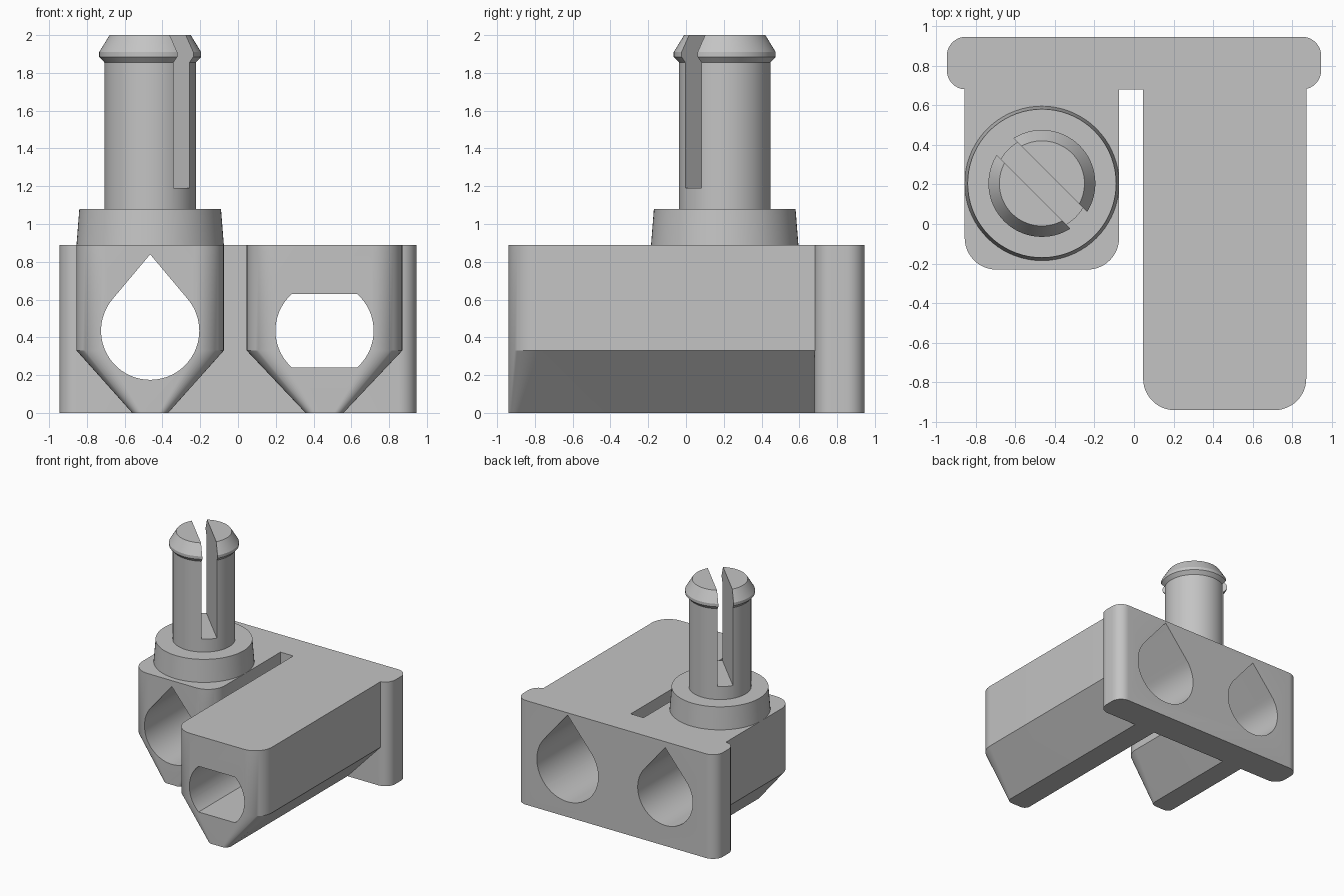
import bpy, bmesh, math
from mathutils import Matrix

if "Cube" in bpy.data.objects:
    bpy.data.objects.remove(bpy.data.objects["Cube"], do_unlink=True)

grey = bpy.data.materials.new("plain_grey")
grey.use_nodes = True
COLOUR = (0.55, 0.55, 0.55, 1)
grey.diffuse_color = COLOUR
grey.node_tree.nodes["Principled BSDF"].inputs["Base Color"].default_value = COLOUR


def loft(name, rings):
    """Skin a stack of equal-length closed rings and cap both ends."""
    bm = bmesh.new()
    rows = [[bm.verts.new(p) for p in ring] for ring in rings]
    count = len(rows[0])
    for low, high in zip(rows, rows[1:]):
        for i in range(count):
            j = (i + 1) % count
            bm.faces.new((low[i], low[j], high[j], high[i]))
    bm.faces.new(rows[0][::-1])
    bm.faces.new(rows[-1])
    bmesh.ops.recalc_face_normals(bm, faces=bm.faces)
    mesh = bpy.data.meshes.new(name)
    bm.to_mesh(mesh)
    bm.free()
    mesh.materials.append(grey)
    obj = bpy.data.objects.new(name, mesh)
    bpy.context.scene.collection.objects.link(obj)
    return obj


def arc(cx, cy, r, start, end, steps):
    angles = [math.radians(start + (end - start) * i / steps) for i in range(steps + 1)]
    return [(cx + r * math.cos(a), cy + r * math.sin(a)) for a in angles]


def boolean(target, tool, operation):
    """Apply a boolean and remove the tool object."""
    tool.hide_render = True
    mod = target.modifiers.new(operation, "BOOLEAN")
    mod.operation, mod.solver, mod.object = operation, "EXACT", tool
    bpy.context.view_layer.update()
    graph = bpy.context.evaluated_depsgraph_get()
    mesh = bpy.data.meshes.new_from_object(target.evaluated_get(graph))
    target.modifiers.clear()
    target.data = mesh
    bpy.data.objects.remove(tool, do_unlink=True)


def smooth(obj):
    bpy.ops.object.select_all(action="DESELECT")
    obj.select_set(True)
    bpy.context.view_layer.objects.active = obj
    bpy.ops.object.shade_smooth_by_angle(angle=math.radians(25))


HEIGHT = 0.89
KEEL = 0.33
BACK = 0.945


def arm(name, cx, half, foot, front):
    """Block with rounded front corners tapering down to a narrow keel."""
    def ring(z, w, r):
        plan = arc(cx - w + r, front + r, r, 180, 270, 12)
        plan += arc(cx + w - r, front + r, r, 270, 360, 12)
        plan += [(cx + w, 0.8), (cx - w, 0.8)]
        return [(x, y, z) for x, y in plan]
    return loft(name, [ring(0, foot, 0.05), ring(KEEL, half, 0.16), ring(HEIGHT, half, 0.16)])


def bore(name, outline, y0, y1):
    return loft(name, [[(x, y, z) for x, z in outline] for y in (y0, y1)])


def teardrop(cx, cz, r):
    return arc(cx, cz, r, 140, 400, 52) + [(cx, cz + r / math.cos(math.radians(50)))]


# Back plate with rounded ends
r = 0.095
plan = []
for cx, cy, a in ((BACK - r, BACK - r, 0), (r - BACK, BACK - r, 90),
                  (r - BACK, 0.68 + r, 180), (BACK - r, 0.68 + r, 270)):
    plan += arc(cx, cy, r, a, a + 90, 10)
body = loft("body", [[(x, y, z) for x, y in plan] for z in (0, HEIGHT)])

# Short and long arms
PEG_X, PEG_Y, LONG_X = -0.465, 0.205, 0.458
boolean(body, arm("short_arm", PEG_X, 0.39, 0.095, -0.23), "UNION")
boolean(body, arm("long_arm", LONG_X, 0.412, 0.1, -0.94), "UNION")

# Through bore, wide rear bore and flat-sided front bore
boolean(body, bore("through_bore", teardrop(PEG_X, 0.435, 0.26), -1.2, 1.2), "DIFFERENCE")
boolean(body, bore("rear_bore", teardrop(LONG_X, 0.42, 0.29), -0.3, 1.2), "DIFFERENCE")
flat = 48.6
flat_outline = (arc(LONG_X, 0.435, 0.26, -flat, flat, 24)
                + arc(LONG_X, 0.435, 0.26, 180 - flat, 180 + flat, 24))
boolean(body, bore("front_bore", flat_outline, -1.2, -0.2), "DIFFERENCE")
smooth(body)


def turned(name, profile):
    return loft(name, [[(x, y, z) for x, y in arc(PEG_X, PEG_Y, r, 0, 360, 72)[:-1]]
                       for r, z in profile])


# Tapered collar
collar = turned("collar", [(0.39, HEIGHT), (0.375, 1.08)])
smooth(collar)

# Split snap peg with a lipped head
peg = turned("snap_peg", [(0.242, 1.07), (0.242, 1.855), (0.27, 1.885), (0.27, 1.91), (0.215, 2)])
slot_plan = [(-1, -0.06), (1, -0.06), (1, 0.06), (-1, 0.06)]
slot = loft("peg_slot", [[(x, y, z) for x, y in slot_plan] for z in (1.19, 2.2)])
slot.data.transform(Matrix.Translation((PEG_X, PEG_Y, 0)) @ Matrix.Rotation(math.radians(-45), 4, "Z"))
boolean(peg, slot, "DIFFERENCE")
smooth(peg)
